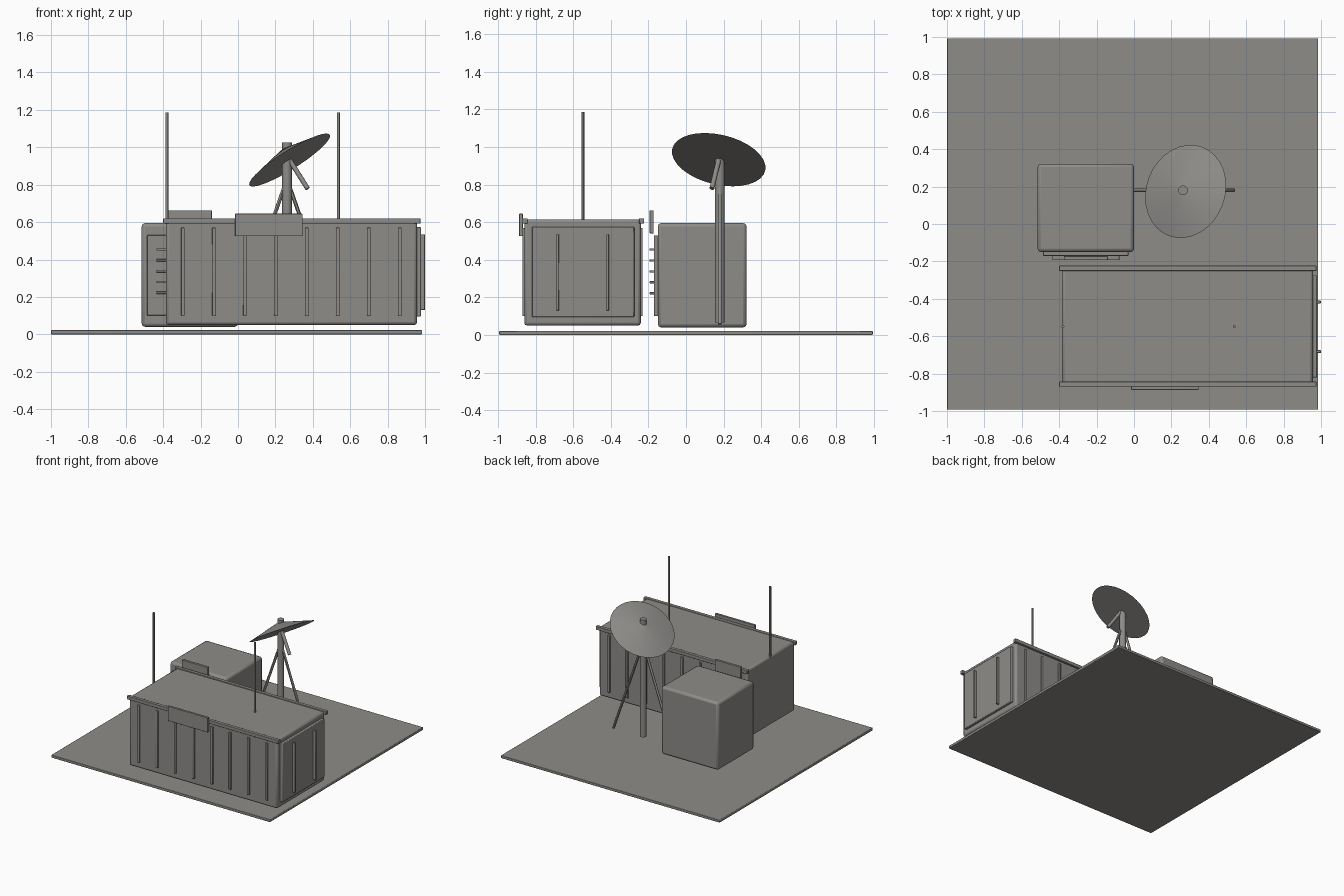
import bpy
from mathutils import Vector

if "Cube" in bpy.data.objects:
    bpy.data.objects.remove(bpy.data.objects["Cube"])

# Single weathered grey used everywhere
grey = bpy.data.materials.new("warm_grey")
grey.diffuse_color = (0.27, 0.262, 0.25, 1.0)
grey.use_nodes = True
grey.node_tree.nodes["Principled BSDF"].inputs["Base Color"].default_value = grey.diffuse_color


def finish(obj, name):
    obj.name = name
    obj.data.materials.append(grey)
    return obj


def box(name, x, y, z, bevel=0.0):
    """Box from (min, max) pairs, with optional rounded edges."""
    spans = (x, y, z)
    bpy.ops.mesh.primitive_cube_add(size=1, location=[(a + b) / 2 for a, b in spans])
    obj = bpy.context.object
    obj.scale = [b - a for a, b in spans]
    bpy.ops.object.transform_apply(location=False, rotation=False, scale=True)
    finish(obj, name)
    if bevel:
        mod = obj.modifiers.new("rounded_edges", 'BEVEL')
        mod.width, mod.segments = bevel, 2
        bpy.ops.object.shade_smooth_by_angle()
    return obj


def rod(name, start, end, r1, r2=None, sides=16):
    """Cylinder or cone frustum between two points."""
    a, b = Vector(start), Vector(end)
    d = b - a
    bpy.ops.mesh.primitive_cone_add(
        vertices=sides, radius1=r1, radius2=r1 if r2 is None else r2,
        depth=d.length, location=(a + b) / 2,
        rotation=d.to_track_quat('Z', 'Y').to_euler())
    obj = finish(bpy.context.object, name)
    bpy.ops.object.shade_smooth_by_angle()
    return obj


# Ground slab
box("base_slab", (-1.0, 0.985), (-0.993, 0.993), (0.0, 0.022), 0.004)

# Long container with roof rails and wall ribs
box("container_body", (-0.385, 0.957), (-0.86, -0.24), (0.05, 0.615), 0.015)
for side, y in (("front", (-0.87, -0.842)), ("back", (-0.25, -0.222))):
    box(f"roof_rail_{side}", (-0.40, 0.975), y, (0.592, 0.62), 0.003)
for side, y in (("front", (-0.87, -0.85)), ("back", (-0.25, -0.23))):
    for i in range(8):
        cx = -0.295 + i * 0.1657
        box(f"wall_rib_{side}_{i}", (cx - 0.01, cx + 0.01), y, (0.10, 0.57), 0.003)

# End door with two locking bars
box("end_door", (0.95, 0.978), (-0.82, -0.275), (0.095, 0.575), 0.005)
for i, cy in enumerate((-0.682, -0.417)):
    box(f"door_bar_{i}", (0.975, 1.0), (cy - 0.007, cy + 0.007), (0.13, 0.535), 0.003)

# Sign plate and whip antennas on the container
box("container_sign", (-0.015, 0.345), (-0.887, -0.868), (0.525, 0.645), 0.002)
for i, x in enumerate((-0.38, 0.537)):
    rod(f"whip_antenna_{i}", (x, -0.548, 0.59), (x, -0.548, 1.185), 0.008, sides=12)

# Generator cabinet with louvred front panel and sign
box("cabinet_body", (-0.515, 0.0), (-0.15, 0.322), (0.04, 0.595), 0.018)
box("cabinet_panel", (-0.487, -0.03), (-0.17, -0.14), (0.10, 0.53), 0.004)
for i in range(5):
    z = 0.222 + i * 0.058
    box(f"louvre_{i}", (-0.437, -0.078), (-0.193, -0.16), (z - 0.006, z + 0.006), 0.002)
box("cabinet_sign", (-0.375, -0.14), (-0.193, -0.172), (0.54, 0.663), 0.002)

# Dish pole with two bracing legs
px, py = 0.262, 0.18
rod("dish_pole", (px, py, 0.065), (px, py, 1.025), 0.026)
for i, s in enumerate((-1, 1)):
    rod(f"dish_leg_{i}", (px, py, 0.83), (px + s * 0.27, py, 0.058), 0.010, sides=12)

# Tilted shallow dish with an arm below it
axis = Vector((-0.522, 0.197, 0.829)).normalized()
centre = Vector((0.276, 0.174, 0.932))
rod("dish", centre, centre + axis * 0.065, 0.254, 0.025, sides=32)
rod("feed_arm", centre, centre - axis * 0.185, 0.013)
